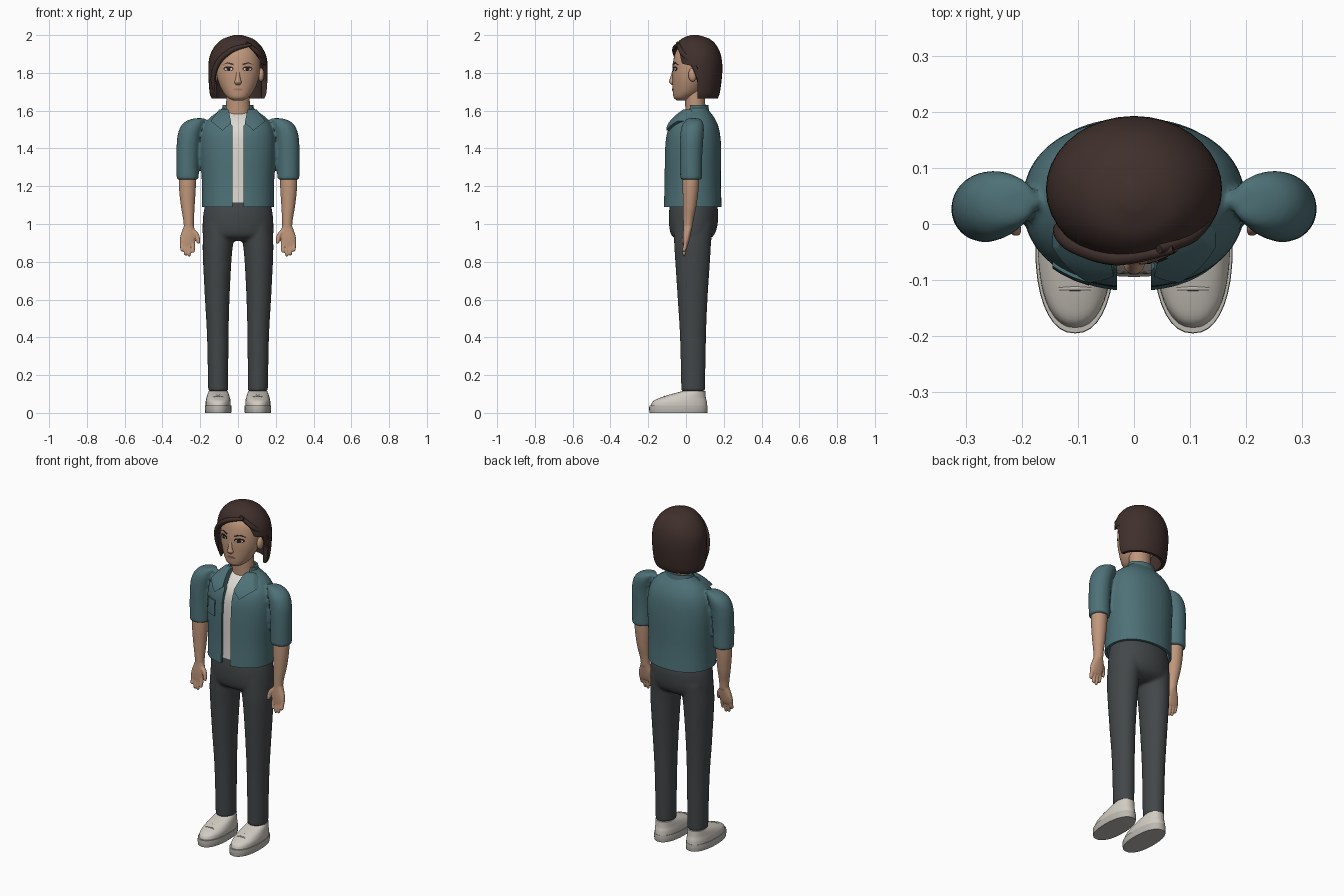
import bpy, bmesh, math
from mathutils import Vector

if "Cube" in bpy.data.objects:
    bpy.data.objects.remove(bpy.data.objects["Cube"])


def material(name, rgb):
    m = bpy.data.materials.new(name)
    m.use_nodes = True
    m.diffuse_color = (*rgb, 1)
    m.node_tree.nodes["Principled BSDF"].inputs["Base Color"].default_value = (*rgb, 1)
    return m


SKIN = material("warm skin", (0.53, 0.31, 0.2))
LIPS = material("lip rose", (0.4, 0.19, 0.13))
HAIR = material("dark brown hair", (0.05, 0.029, 0.025))
TEAL = material("teal cloth", (0.075, 0.165, 0.185))
WHITE = material("soft white", (0.72, 0.69, 0.64))
GREY = material("charcoal cloth", (0.056, 0.063, 0.066))
SHOE = material("cream leather", (0.64, 0.6, 0.54))
SOLE = material("sole grey", (0.5, 0.47, 0.43))
DARK = material("eye dark", (0.02, 0.013, 0.011))
built = []


def to_mesh(bm):
    bmesh.ops.recalc_face_normals(bm, faces=bm.faces)
    me = bpy.data.meshes.new("part")
    bm.to_mesh(me)
    bm.free()
    return me


def spline(points, steps=5):
    """Catmull-Rom curve through points of any dimension."""
    p = [Vector(q) for q in points]
    p = [p[0]] + p + [p[-1]]
    out = []
    for a, b, c, d in zip(p, p[1:], p[2:], p[3:]):
        for i in range(steps):
            t = i / steps
            out.append((2 * b + (c - a) * t + (2 * a - 5 * b + 4 * c - d) * t * t
                        + (3 * b - a - 3 * c + d) * t ** 3) / 2)
    return out + [p[-1]]


def loft(rings, power=2, side=1, seg=36):
    """Stack of rounded rings (z, centre x, centre y, radius x, radius y)."""
    bm = bmesh.new()
    loops = []
    for z, cx, cy, rx, ry in spline(rings):
        loop = []
        for i in range(seg):
            a = math.tau * i / seg
            c, s = math.cos(a), math.sin(a)
            x = cx + rx * math.copysign(abs(c) ** (2 / power), c)
            y = cy + ry * math.copysign(abs(s) ** (2 / power), s)
            loop.append(bm.verts.new((side * x, y, z)))
        loops.append(loop)
    for a, b in zip(loops, loops[1:]):
        for i in range(seg):
            j = (i + 1) % seg
            bm.faces.new((a[i], a[j], b[j], b[i]))
    bm.faces.new(loops[0])
    bm.faces.new(loops[-1])
    return to_mesh(bm)


def prism(outline, y0=-0.3, y1=0.3, side=1):
    """Front outline (x, z) pushed through in depth."""
    bm = bmesh.new()
    front = bm.faces.new([bm.verts.new((side * x, y0, z)) for x, z in outline])
    new = bmesh.ops.extrude_face_region(bm, geom=[front])["geom"]
    bmesh.ops.translate(bm, vec=(0, y1 - y0, 0),
                        verts=[v for v in new if isinstance(v, bmesh.types.BMVert)])
    return to_mesh(bm)


def box(x0, x1, z0, z1):
    return [(x0, z0), (x1, z0), (x1, z1), (x0, z1)]


def oval(cx, cz, rx, rz):
    return [(cx + rx * math.cos(math.tau * i / 20), cz + rz * math.sin(math.tau * i / 20))
            for i in range(20)]


def ball(centre, radii):
    bm = bmesh.new()
    bmesh.ops.create_uvsphere(bm, u_segments=20, v_segments=12, radius=1)
    bmesh.ops.scale(bm, vec=radii, verts=bm.verts)
    bmesh.ops.translate(bm, vec=centre, verts=bm.verts)
    return to_mesh(bm)


def temp(data):
    ob = bpy.data.objects.new("helper", data)
    ob.hide_render = True
    bpy.context.collection.objects.link(ob)
    return ob


def bake(ob, helpers=()):
    bpy.context.view_layer.update()
    dg = bpy.context.evaluated_depsgraph_get()
    me = bpy.data.meshes.new_from_object(ob.evaluated_get(dg))
    for o in [ob, *helpers]:
        bpy.data.objects.remove(o)
    return me


def tube(points, side=1):
    """Tapered round strand through (x, y, z, radius)."""
    cu = bpy.data.curves.new("strand", "CURVE")
    cu.dimensions, cu.bevel_depth, cu.use_fill_caps = "3D", 1, True
    path = spline(points)
    sp = cu.splines.new("POLY")
    sp.points.add(len(path) - 1)
    for pt, (x, y, z, r) in zip(sp.points, path):
        pt.co, pt.radius = (side * x, y, z, 1), r
    return bake(temp(cu))


def solid(meshes, voxel=0, smooth=0, lift=0, cuts=(), keep=None):
    """Join meshes, then blend, inflate and trim them."""
    bm = bmesh.new()
    for m in meshes:
        bm.from_mesh(m)
    ob = temp(to_mesh(bm))
    helpers = []
    if voxel:
        mod = ob.modifiers.new("blend", "REMESH")
        mod.mode, mod.voxel_size = "VOXEL", voxel
    if smooth:
        mod = ob.modifiers.new("soften", "SMOOTH")
        mod.iterations = smooth
    if lift:
        mod = ob.modifiers.new("lift", "DISPLACE")
        mod.strength, mod.mid_level = lift, 0
    trims = [(c, "DIFFERENCE") for c in cuts] + ([(keep, "INTERSECT")] if keep else [])
    for cutter, how in trims:
        helpers.append(temp(cutter))
        mod = ob.modifiers.new("trim", "BOOLEAN")
        mod.operation, mod.solver, mod.object = how, "EXACT", helpers[-1]
    return bake(ob, helpers)


def add(name, me, mat):
    me.materials.clear()
    me.materials.append(mat)
    for p in me.polygons:
        p.material_index = 0
    ob = bpy.data.objects.new(name, me)
    bpy.context.collection.objects.link(ob)
    built.append(ob)


def patch(name, surface, outline, lift, mat, side=1, depth=0.0):
    add(name, solid([surface], lift=lift, keep=prism(outline, -0.3, depth, side)), mat)


# Head, neck and face
head = loft([(1.655, 0, -0.025, 0.03, 0.025), (1.67, 0, -0.015, 0.055, 0.05), (1.70, 0, 0.005, 0.08, 0.075),
             (1.75, 0, 0.02, 0.103, 0.092), (1.80, 0, 0.03, 0.115, 0.103), (1.86, 0, 0.04, 0.118, 0.108),
             (1.91, 0, 0.045, 0.108, 0.1), (1.95, 0, 0.05, 0.075, 0.075), (1.965, 0, 0.05, 0.04, 0.04)])
for side, label in ((1, "left"), (-1, "right")):
    patch(label + "_eyelid", head, oval(0.05, 1.822, 0.027, 0.013), 0.002, DARK, side)
    patch(label + "_eye_white", head, oval(0.05, 1.82, 0.021, 0.008), 0.003, WHITE, side)
    patch(label + "_iris", head, oval(0.05, 1.821, 0.011, 0.009), 0.004, DARK, side)
    patch(label + "_brow", head, [(0.024, 1.84), (0.055, 1.85), (0.084, 1.842), (0.055, 1.857), (0.024, 1.849)],
          0.003, HAIR, side)
    add(label + "_ear", ball((side * 0.122, 0.035, 1.79), (0.017, 0.023, 0.036)), SKIN)
patch("lips", head, oval(0, 1.712, 0.027, 0.006), 0.003, LIPS)
add("nose", loft([(1.735, 0, -0.066, 0.01, 0.008), (1.75, 0, -0.07, 0.019, 0.019),
                  (1.77, 0, -0.07, 0.013, 0.015), (1.815, 0, -0.066, 0.008, 0.005)]), SKIN)
add("neck", loft([(1.5, 0, 0.055, 0.07, 0.055), (1.6, 0, 0.05, 0.063, 0.053), (1.74, 0, 0.045, 0.062, 0.055)]), SKIN)
add("head", head, SKIN)

# Bobbed hair: volume, face opening, hollow underside and swept locks
hair = loft([(1.665, 0, 0.06, 0.14, 0.108), (1.70, 0, 0.06, 0.151, 0.12), (1.80, 0, 0.062, 0.157, 0.13),
             (1.88, 0, 0.06, 0.152, 0.128), (1.94, 0, 0.055, 0.124, 0.11), (1.98, 0, 0.05, 0.08, 0.075),
             (2.0, 0, 0.045, 0.02, 0.02)])
opening = prism([(-0.105, 1.6), (-0.117, 1.78), (-0.098, 1.85), (-0.04, 1.91), (0.06, 1.95), (0.1, 1.9),
                 (0.122, 1.85), (0.2, 1.82), (0.2, 1.6)], -0.3, 0.06)
hollow = loft([(1.6, 0, 0.055, 0.118, 0.095), (1.7, 0, 0.055, 0.125, 0.1), (1.82, 0, 0.055, 0.12, 0.1)])
add("hair", solid([hair], cuts=[opening, hollow]), HAIR)
add("swept_lock", tube([(0.07, -0.045, 1.95, 0.008), (-0.03, -0.06, 1.922, 0.014), (-0.105, -0.038, 1.855, 0.015),
                        (-0.132, -0.012, 1.77, 0.013), (-0.122, 0.0, 1.69, 0.006)]), HAIR)
add("side_lock", tube([(0.045, -0.045, 1.96, 0.008), (0.105, -0.018, 1.905, 0.014), (0.138, 0.035, 1.85, 0.014),
                       (0.143, 0.07, 1.76, 0.012), (0.13, 0.07, 1.672, 0.007)]), HAIR)

# Short sleeved jacket over a shirt
TORSO = [(1.04, 0, 0.035, 0.192, 0.157), (1.20, 0, 0.035, 0.191, 0.15), (1.40, 0, 0.037, 0.199, 0.149),
         (1.50, 0, 0.04, 0.188, 0.136), (1.56, 0, 0.05, 0.152, 0.102), (1.60, 0, 0.06, 0.098, 0.062),
         (1.62, 0, 0.06, 0.08, 0.05)]
SLEEVE = [(1.235, 0.267, 0.027, 0.058, 0.058), (1.35, 0.267, 0.027, 0.059, 0.059), (1.45, 0.262, 0.03, 0.061, 0.062),
          (1.51, 0.247, 0.035, 0.06, 0.06), (1.545, 0.225, 0.04, 0.05, 0.047), (1.56, 0.20, 0.04, 0.03, 0.03)]


def inner(gap, drop):
    return loft([(z - drop, x, y, rx - gap, ry - gap) for z, x, y, rx, ry in TORSO], 2.2)


shell = solid([loft(TORSO, 2.2)] + [loft(SLEEVE, 2, s) for s in (1, -1)], voxel=0.008, smooth=6)
half = [(0.03, 1.0), (0.03, 1.52), (0.066, 1.57), (0.066, 1.7)]
front_gap = prism(half + [(-x, z) for x, z in reversed(half)], -0.3, 0.04)
hem = prism(box(-0.4, 0.4, 0.9, 1.09))
add("jacket", solid([shell], cuts=[hem, inner(0.014, 0.02), front_gap]), TEAL)
add("shirt", solid([inner(0.024, 0.0)], cuts=[prism(box(-0.4, 0.4, 0.9, 1.11))]), WHITE)
for side, label in ((1, "left"), (-1, "right")):
    patch(label + "_lapel", shell, [(0.05, 1.605), (0.1, 1.605), (0.145, 1.545), (0.082, 1.495), (0.036, 1.535)],
          0.016, TEAL, side, 0.03)
patch("chest_pocket", shell, box(-0.145, -0.08, 1.355, 1.445), 0.006, TEAL, 1, -0.05)
add("collar", solid([loft([(1.57, 0, 0.06, 0.095, 0.068), (1.6, 0, 0.06, 0.086, 0.062), (1.63, 0, 0.06, 0.082, 0.058)])],
                    cuts=[loft([(1.5, 0, 0.058, 0.07, 0.05), (1.7, 0, 0.058, 0.07, 0.05)]),
                          prism(box(-0.062, 0.062, 1.5, 1.7), -0.3, 0.05)]), TEAL)

# Trousers
HIPS = [(0.91, 0, 0.035, 0.14, 0.065), (0.935, 0, 0.035, 0.183, 0.108), (0.98, 0, 0.038, 0.188, 0.126),
        (1.05, 0, 0.04, 0.184, 0.131), (1.10, 0, 0.04, 0.175, 0.125), (1.16, 0, 0.04, 0.162, 0.115)]
LEG = [(0.115, 0.105, 0.038, 0.053, 0.063), (0.4, 0.107, 0.037, 0.057, 0.069), (0.6, 0.11, 0.035, 0.065, 0.079),
       (0.8, 0.11, 0.035, 0.075, 0.092), (0.9, 0.106, 0.035, 0.081, 0.098), (1.0, 0.095, 0.04, 0.085, 0.105)]
add("trousers", solid([loft(HIPS)] + [loft(LEG, 2, s) for s in (1, -1)], voxel=0.008, smooth=6), GREY)

# Bare arms with hands, and shoes
ARM = [(0.98, 0.26, 0.01, 0.026, 0.024), (1.03, 0.262, 0.013, 0.029, 0.028), (1.1, 0.266, 0.02, 0.037, 0.036),
       (1.2, 0.268, 0.025, 0.045, 0.043), (1.3, 0.267, 0.028, 0.045, 0.045)]
PALM = [(0.885, 0.267, -0.003, 0.036, 0.012), (0.905, 0.268, 0.0, 0.041, 0.016), (0.94, 0.264, 0.004, 0.04, 0.02),
        (0.99, 0.26, 0.01, 0.026, 0.023)]
UPPER = [(0.03, 0.105, -0.037, 0.066, 0.15), (0.06, 0.105, -0.033, 0.066, 0.143), (0.08, 0.105, -0.016, 0.062, 0.121),
         (0.1, 0.105, 0.014, 0.056, 0.089), (0.117, 0.105, 0.045, 0.049, 0.057)]
for side, label in ((1, "left"), (-1, "right")):
    parts = [loft(ARM, 2, side), loft(PALM, 2.3, side)]
    for x, tip in ((0.238, 0.848), (0.258, 0.832), (0.277, 0.836), (0.296, 0.855)):
        parts.append(tube([(x, 0, 0.91, 0.011), (x, -0.005, 0.88, 0.011), (x, -0.011, tip + 0.005, 0.009),
                           (x, -0.012, tip, 0.004)], side))
    parts.append(tube([(0.245, 0.005, 0.965, 0.015), (0.218, -0.004, 0.94, 0.013), (0.21, -0.012, 0.905, 0.01),
                       (0.21, -0.014, 0.896, 0.005)], side))
    add(label + "_arm", solid(parts, voxel=0.004, smooth=3), SKIN)
    add(label + "_shoe", loft(UPPER, 2.25, side), SHOE)
    add(label + "_sole", loft([(0, 0.105, -0.04, 0.069, 0.153), (0.02, 0.105, -0.04, 0.071, 0.155),
                               (0.04, 0.105, -0.04, 0.07, 0.154)], 2.25, side), SOLE)
    for i in range(3):
        y, z = -0.115 + 0.028 * i, 0.087 + 0.0065 * i
        add(f"{label}_lace_{i + 1}", tube([(0.077, y, z - 0.005, 0.004), (0.105, y, z, 0.004),
                                           (0.133, y, z - 0.005, 0.004)], side), SOLE)

# Smooth shading with sharp hems
for ob in bpy.context.view_layer.objects:
    ob.select_set(ob in built)
bpy.context.view_layer.objects.active = built[0]
bpy.ops.object.shade_smooth_by_angle(angle=math.radians(42))
